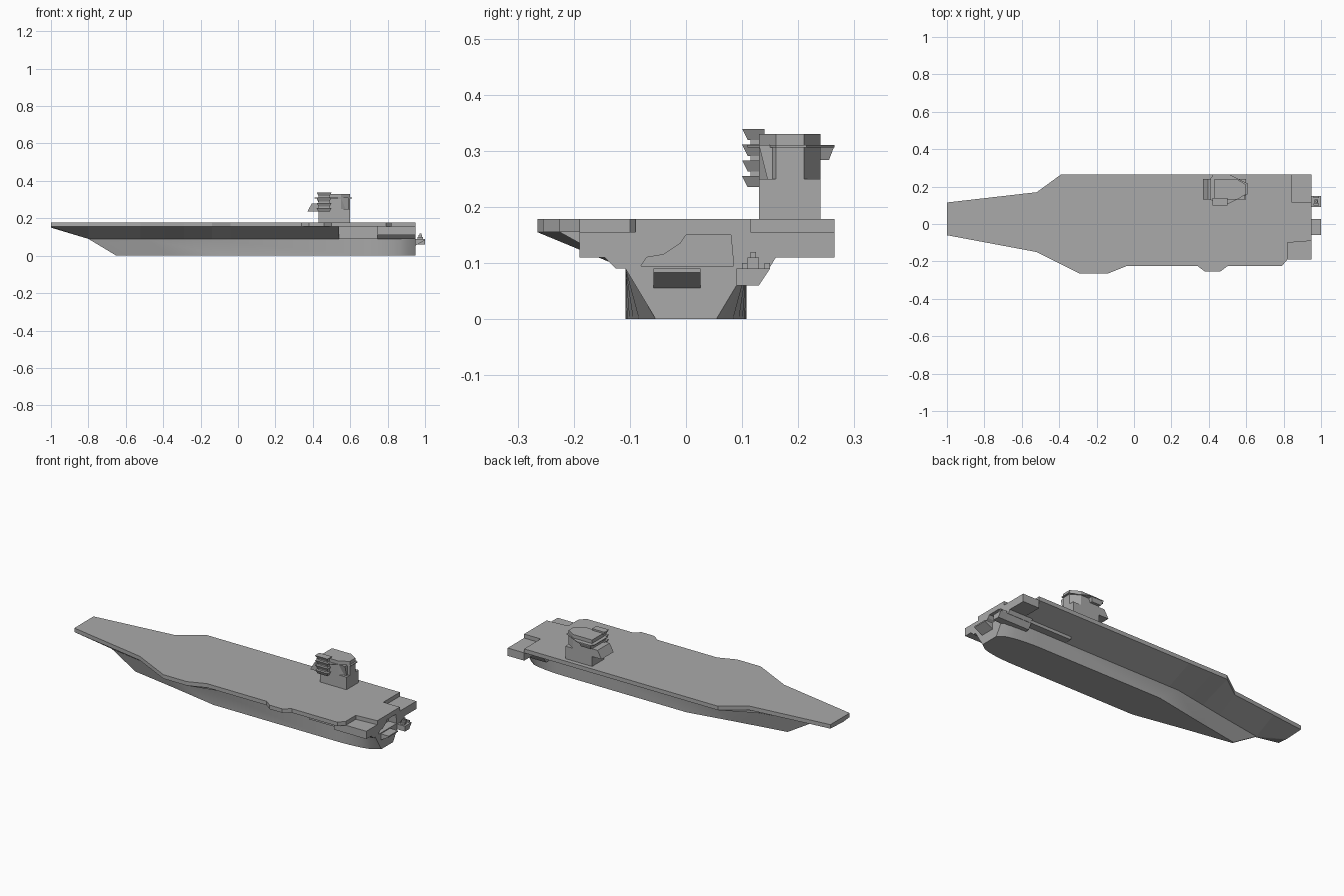
import bpy
import bmesh
from math import sqrt

cube = bpy.data.objects.get("Cube")
if cube:
    bpy.data.objects.remove(cube)

grey = bpy.data.materials.new("ship_grey")
grey.use_nodes = True
grey.diffuse_color = (0.4, 0.4, 0.4, 1)
shader = grey.node_tree.nodes["Principled BSDF"]
shader.inputs["Base Color"].default_value = grey.diffuse_color

# Main heights, half beam, stern and extreme deck edge
KNEE, UNDER, TOP = 0.09, 0.155, 0.178
BEAM, STERN, EDGE = 0.108, 0.95, 0.265


def loft(name, rings, smooth=False):
    """Skin a row of equal-length rings and cap both ends."""
    bm = bmesh.new()
    rows = [[bm.verts.new(point) for point in ring] for ring in rings]
    for near, far in zip(rows, rows[1:]):
        for i in range(len(near)):
            bm.faces.new((near[i - 1], near[i], far[i], far[i - 1]))
    bm.faces.new(rows[0])
    bm.faces.new(rows[-1])
    bmesh.ops.recalc_face_normals(bm, faces=bm.faces)
    mesh = bpy.data.meshes.new(name)
    bm.to_mesh(mesh)
    bm.free()
    obj = bpy.data.objects.new(name, mesh)
    bpy.context.collection.objects.link(obj)
    mesh.materials.append(grey)
    if smooth:
        bpy.ops.object.select_all(action='DESELECT')
        obj.select_set(True)
        bpy.context.view_layer.objects.active = obj
        bpy.ops.object.shade_smooth_by_angle(angle=0.45)
    return obj


def slab(name, outline, bottom, top):
    """Plan outline raised between two heights."""
    return loft(name, [[(x, y, z) for x, y in outline] for z in (bottom, top)])


def along_x(name, section, start, end):
    """Cross-section (y, z) drawn out along the ship."""
    return loft(name, [[(x, y, z) for y, z in section] for x in (start, end)])


def along_y(name, profile, right, left):
    """Side profile (x, z) drawn out across the ship."""
    return loft(name, [[(x, y, z) for x, z in profile] for y in (right, left)])


def plan(fore, aft, right, left, cut_x=0, cut_y=0, nose=0):
    """Rectangle in plan with chamfered fore and aft corners."""
    return [(fore + nose, right), (aft - cut_x, right), (aft, right + cut_y),
            (aft, left - cut_y), (aft - cut_x, left), (fore + nose, left),
            (fore, left - nose), (fore, right + nose)]


def box(name, fore, aft, right, left, bottom, top):
    ends = [(right, bottom), (left, bottom), (left, top), (right, top)]
    return along_x(name, ends, fore, aft)


def edge_at(edge, x):
    """Deck edge position interpolated at a station."""
    for (x_a, y_a), (x_b, y_b) in zip(edge, edge[1:]):
        if x_a <= x <= x_b:
            return y_a + (y_b - y_a) * (x - x_a) / (x_b - x_a)


def bow_width(x, stem, shoulder):
    """Half width growing in a straight line from stem to shoulder."""
    share = (x - stem) / (shoulder - stem)
    return BEAM * min(1, max(0.04, share))


# Lower hull: straight bow wedge, parallel body, rounded stern
STEM, SHOULDER, KEEL_STEM, KEEL_SHOULDER = -0.8, -0.2, -0.65, -0.08
rings = []


def hull_ring(keel_x, keel, knee_x, knee):
    rings.append([(keel_x, -keel, 0), (keel_x, keel, 0),
                  (knee_x, knee, KNEE), (knee_x, -knee, KNEE)])


for share in (0, 0.5, 1):
    keel_x = KEEL_STEM + share * (KEEL_SHOULDER - KEEL_STEM)
    knee_x = STEM + share * (SHOULDER - STEM)
    hull_ring(keel_x, bow_width(keel_x, KEEL_STEM, KEEL_SHOULDER),
              knee_x, bow_width(knee_x, STEM, SHOULDER))
STEPS, TAPER = 6, 0.25
for step in range(STEPS + 1):
    share = step / STEPS
    x = STERN - TAPER * (1 - share)
    keel = BEAM * (0.5 + 0.5 * sqrt(1 - share ** 2))
    hull_ring(x, keel, x, BEAM)
loft("lower_hull", rings, smooth=True)

# Deck edges from bow to stern
right_edge = [(-1, -0.06), (-0.52, -0.15), (-0.29, -EDGE), (-0.14, -EDGE),
              (-0.04, -0.225), (0.34, -0.225), (0.38, -0.255), (0.46, -0.255),
              (0.5, -0.225), (0.79, -0.225), (0.82, -0.19)]
left_edge = [(-1, 0.115), (-0.52, 0.17), (-0.39, EDGE), (0.845, EDGE)]
right_notch = [(0.82, -0.1), (STERN, -KNEE)]
left_notch = [(STERN, 0.115), (0.845, 0.115)]
slab("flight_deck", right_edge + right_notch + left_notch + left_edge[::-1], UNDER, TOP)

# Flared hull sides rising from the knee to the deck edges
FLARE_END = 0.54
stations = {x for x, y in right_edge + left_edge if x < 0.3} | {STEM, FLARE_END}
rings = []
for x in sorted(stations):
    width = bow_width(x, STEM, SHOULDER)
    low = KNEE if x >= STEM else UNDER - 0.005
    right = edge_at(right_edge, min(x, 0.3))
    rings.append([(x, -width, low), (x, width, low),
                  (x, edge_at(left_edge, x), UNDER), (x, right, UNDER)])
loft("flared_hull", rings)
along_x("aft_left_flare", [(0, KNEE), (BEAM, KNEE), (EDGE, UNDER), (0, UNDER)],
        FLARE_END, left_notch[1][0])
stern = box("stern_hull", FLARE_END, STERN, -0.125, 0.15, KNEE, UNDER)

# Stepped opening in the stern
opening = along_x("stern_opening_cutter",
                  [(-0.08, 0.095), (-0.07, 0.11), (-0.04, 0.115), (-0.01, 0.135),
                   (0, 0.15), (0.08, 0.15), (0.085, 0.095)], 0.9, 1)
opening.hide_render = True
opening.hide_set(True)
cut = stern.modifiers.new("opening", 'BOOLEAN')
cut.object = opening
cut.solver = 'EXACT'

# Stern corner sponsons, level with the underside of the deck
SPONSON = 0.11
along_x("right_stern_sponson",
        [(-0.1, KNEE), (-0.125, KNEE), (-0.145, SPONSON), (-0.19, SPONSON),
         (-0.19, UNDER), (-0.1, UNDER)], 0.745, STERN)
box("left_stern_sponson", left_notch[1][0], STERN, SPONSON, EDGE, SPONSON, UNDER)

# Stern platforms and the small mount
along_y("stern_platform", [(STERN, 0.055), (1, 0.083), (1, KNEE), (STERN, KNEE)],
        -0.058, 0.026)
along_x("mount_bracket", [(KNEE, 0.06), (0.13, 0.06), (0.16, SPONSON), (KNEE, SPONSON)],
        0.8, STERN)
along_x("mount_platform", [(KNEE, 0.06), (0.13, 0.06), (0.15, KNEE), (KNEE, KNEE)],
        STERN, 1)
box("mount_base", 0.965, 0.985, SPONSON, 0.13, KNEE, SPONSON)
box("mount_top", 0.97, 0.98, 0.115, 0.125, SPONSON, 0.12)
for right in (0.1, 0.14):
    box("mount_locker", 0.96, 0.99, right, right + 0.01, KNEE, 0.1)

# Island tower with a chamfered upper part and a walkway rim
FORE, AFT, RIGHT, LEFT = 0.43, 0.6, 0.13, 0.24
SHELF, RIM, ROOF = 0.25, 0.31, 0.33
box("island_base", FORE, AFT, RIGHT, LEFT, TOP, SHELF)
slab("island_tower", plan(FORE, AFT, RIGHT, LEFT, cut_x=0.05, cut_y=0.03), SHELF, ROOF)
slab("island_walkway", plan(0.41, 0.61, SPONSON, EDGE, cut_x=0.1, cut_y=0.05, nose=0.02),
     RIM - 0.004, RIM)
along_y("island_nose", [(FORE, 0.235), (0.37, 0.235), (0.395, 0.28), (FORE, 0.28)],
        RIGHT, LEFT)
flare = [[(x, y, height) for x, y in plan(0.53, AFT - 0.01, RIGHT + inset, 0.17)]
         for inset, height in ((0.015, SHELF), (0, RIM))]
loft("island_aft_flare", flare)


def balcony(name, bottom, height, inner, outer):
    """Tray that flares outwards from its floor to its rim."""
    reach = 0.01 if outer > inner else -0.01
    tray = [[(FORE - grow, inner, z), (0.49 + grow, inner, z),
             (0.49 + grow, outer + grow * reach / abs(reach), z),
             (FORE - grow, outer + grow * reach / abs(reach), z)]
            for grow, z in ((0, bottom), (abs(reach), bottom + height))]
    loft(name, tray)


# Stacked balconies on the right of the tower, a single one on the left
for level in range(4):
    balcony("right_balcony", 0.235 + level * 0.028, 0.02, RIGHT + 0.01, SPONSON)
box("balcony_column", FORE, 0.49, 0.115, RIGHT, 0.235, ROOF)
balcony("left_balcony", 0.284, RIM - 0.284, LEFT - 0.01, 0.255)
